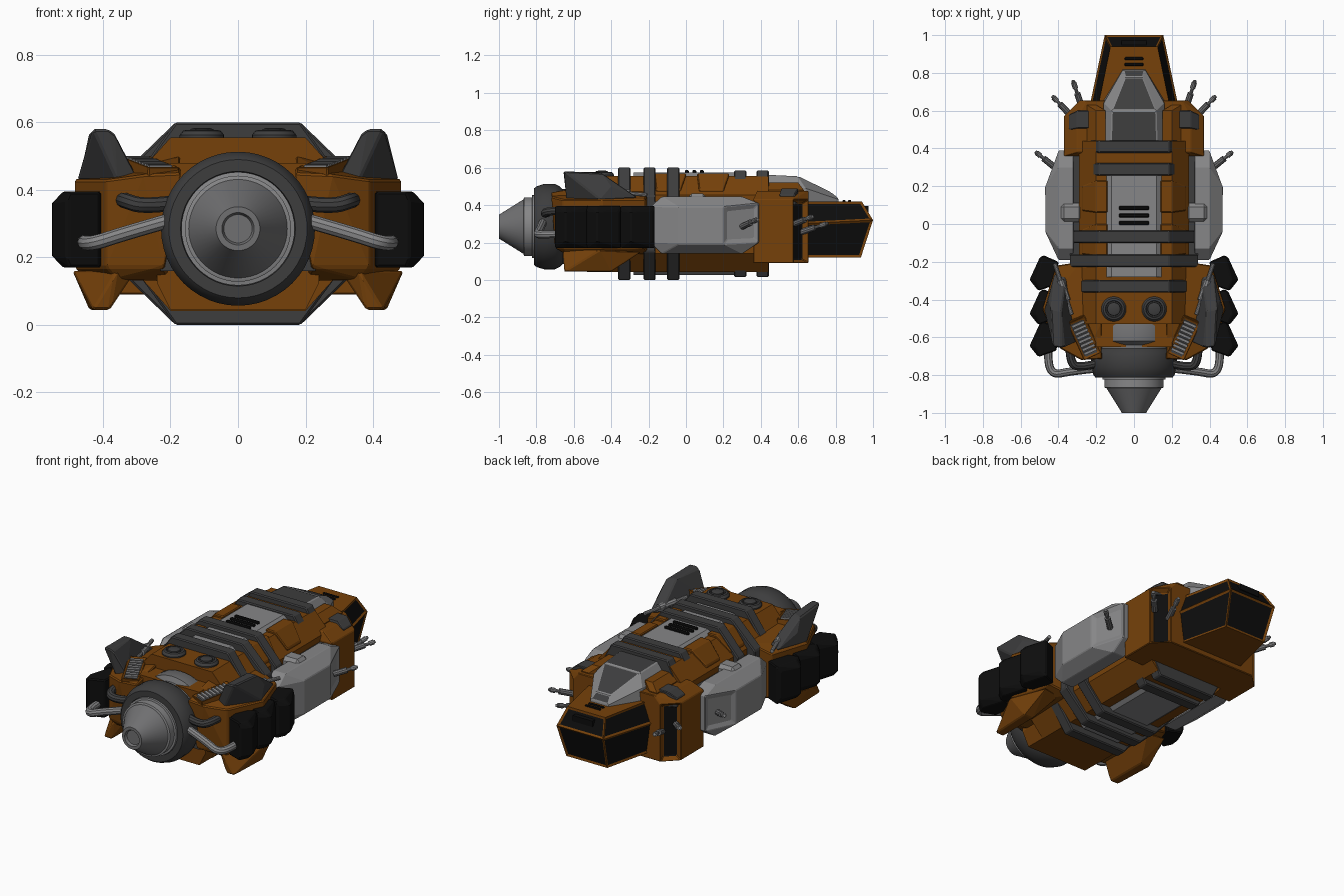
import bpy, bmesh, math
from mathutils import Matrix, Vector

if "Cube" in bpy.data.objects:
    bpy.data.objects.remove(bpy.data.objects["Cube"])

def mat(name, r, g, b):
    m = bpy.data.materials.new(name)
    m.diffuse_color = (r, g, b, 1)
    m.use_nodes = True
    m.node_tree.nodes["Principled BSDF"].inputs["Base Color"].default_value = m.diffuse_color
    return m

ORANGE = mat("burnt orange", 0.18, 0.053, 0.003)
LIGHT = mat("light grey", 0.24, 0.24, 0.245)
STEEL = mat("steel grey", 0.16, 0.16, 0.165)
DARK = mat("dark grey", 0.047, 0.047, 0.048)
BLACK = mat("black", 0.004, 0.004, 0.004)
SIDES = ((1, "right"), (-1, "left"))

def finish(name, bm, mats, smooth=False, bev=0):
    bmesh.ops.recalc_face_normals(bm, faces=bm.faces[:])
    me = bpy.data.meshes.new(name)
    bm.to_mesh(me)
    bm.free()
    for m in mats:
        me.materials.append(m)
    if smooth:
        me.shade_smooth()
        me.set_sharp_from_angle(angle=math.radians(35))
    ob = bpy.data.objects.new(name, me)
    bpy.context.collection.objects.link(ob)
    if bev:
        mod = ob.modifiers.new("edge", 'BEVEL')
        mod.width, mod.segments, mod.limit_method = bev, 1, 'ANGLE'
    return ob

def hull(name, pts, m, s=1, bev=0, inset=None, m2=None, thick=0.02, depth=-0.01):
    """Convex faceted solid; faces whose normal passes `inset` get a recessed panel."""
    bm = bmesh.new()
    for p in pts:
        bm.verts.new((p[0] * s, p[1], p[2]))
    res = bmesh.ops.convex_hull(bm, input=bm.verts[:])
    loose = [v for v in bm.verts if not v.link_faces]
    bmesh.ops.delete(bm, geom=loose, context='VERTS')
    bmesh.ops.dissolve_limit(bm, angle_limit=math.radians(6), verts=bm.verts[:], edges=bm.edges[:])
    bmesh.ops.recalc_face_normals(bm, faces=bm.faces[:])
    if inset:
        bm.normal_update()
        fs = [f for f in bm.faces if inset(Vector((f.normal.x * s, f.normal.y, f.normal.z)))]
        bmesh.ops.inset_individual(bm, faces=fs, thickness=thick, depth=depth, use_even_offset=True)
        for f in fs:
            f.material_index = 1
    return finish(name, bm, [m, m2 or m], bev=bev)

def both(name, pts, m, **k):
    for s, side in SIDES:
        hull(side + "_" + name, pts, m, s=s, **k)

def sym(pts):
    return [(x * s, y, z) for x, y, z in pts for s in (1, -1)]

def box(x0, x1, y0, y1, z0, z1):
    return [(x, y, z) for x in (x0, x1) for y in (y0, y1) for z in (z0, z1)]

def octa(w, flat, z0, z1, ch, y0, y1):
    return sym([(x, y, z) for y in (y0, y1) for x, z in
                ((flat, z1), (w, z1 - ch), (w, z0 + ch), (flat, z0))])

def lathe(name, prof, m, loc, axis='Y', n=48):
    """Turned part from (radius, height) pairs."""
    bm = bmesh.new()
    rings = []
    for r, h in prof:
        ring = []
        for i in range(n):
            a = 2 * math.pi * i / n
            c, d = r * math.cos(a), r * math.sin(a)
            ring.append(bm.verts.new(Vector(loc) + Vector((c, h, d) if axis == 'Y' else (c, d, h))))
        rings.append(ring)
    for a, b in zip(rings, rings[1:]):
        for i in range(n):
            bm.faces.new((a[i], a[(i + 1) % n], b[(i + 1) % n], b[i]))
    bm.faces.new(rings[0])
    bm.faces.new(rings[-1])
    return finish(name, bm, [m], smooth=True)

def tube(name, pts, r, m, s=1):
    """Round pipe through a smooth path."""
    cu = bpy.data.curves.new(name, 'CURVE')
    cu.dimensions, cu.bevel_depth, cu.bevel_resolution, cu.use_fill_caps = '3D', r, 3, True
    sp = cu.splines.new('NURBS' if len(pts) > 2 else 'POLY')
    sp.points.add(len(pts) - 1)
    for q, p in zip(sp.points, pts):
        q.co = (p[0] * s, p[1], p[2], 1)
    if len(pts) > 2:
        sp.order_u, sp.use_endpoint_u, sp.resolution_u = 3, True, 8
    tmp = bpy.data.objects.new("tmp", cu)
    bpy.context.collection.objects.link(tmp)
    bpy.context.view_layer.update()
    me = bpy.data.meshes.new_from_object(tmp.evaluated_get(bpy.context.evaluated_depsgraph_get()))
    bpy.data.objects.remove(tmp)
    bm = bmesh.new()
    bm.from_mesh(me)
    for f in bm.faces:
        f.material_index = 0
    return finish(name, bm, [m], smooth=True)

# central hull, side filler and spine panel
hull("core_hull", octa(0.29, 0.2, 0.042, 0.555, 0.1, -0.53, 0.44), ORANGE)
hull("lower_front_hull", octa(0.24, 0.2, 0.045, 0.48, 0.08, -0.65, -0.5), ORANGE)
both("side_filler", box(0.2, 0.34, -0.25, 0.4, 0.18, 0.42), DARK)
hull("spine_panel", octa(0.16, 0.12, 0.025, 0.575, 0.03, -0.28, 0.26), LIGHT)
for s, side in SIDES:
    for y in (-0.13, 0.1):
        hull(side + "_shoulder_plate", box(0.14, 0.2, y - 0.04, y + 0.13, 0.5, 0.57)
             + box(0.2, 0.275, y - 0.03, y + 0.1, 0.42, 0.485), ORANGE, s=s, bev=0.005)
for y in (0.005, 0.045, 0.085):
    hull("spine_slot", box(-0.08, 0.08, y - 0.01, y + 0.01, 0.56, 0.588), BLACK, bev=0.005)

# ribs wrapped round the hull
for y, w, d in ((-0.33, 0.295, 0), (-0.195, 0.34, 0), (-0.068, 0.32, 0), (0.29, 0.28, 0.015), (0.41, 0.265, 0.015)):
    hull("hull_rib", octa(w, 0.185, d, 0.6 - d, 0.15, y - 0.033, y + 0.033), DARK, bev=0.006)

# turned drill-like thruster at the front
C = (0, 0, 0.285)
hull("thruster_mount", box(-0.23, 0.23, -0.69, -0.5, 0.16, 0.39), DARK)
lathe("thruster_barrel", [(0.2, -0.5), (0.225, -0.54), (0.225, -0.62), (0.2, -0.64), (0.2, -0.7)], STEEL, C)
lathe("thruster_collar", [(0.2, -0.66), (0.215, -0.675), (0.228, -0.7), (0.228, -0.76), (0.215, -0.8),
                          (0.205, -0.812), (0.17, -0.812), (0.165, -0.78)], DARK, C)
lathe("thruster_disc", [(0.168, -0.78), (0.168, -0.822), (0.157, -0.824), (0.157, -0.865), (0.15, -0.868)], LIGHT, C)
lathe("thruster_cone", [(0.15, -0.86), (0.145, -0.87), (0.07, -0.99), (0.065, -1.0), (0.048, -1.0), (0.042, -0.985)], STEEL, C)

# engine housings with fins above and below
both("engine_housing", [(0.17, -0.53, 0.5), (0.28, -0.2, 0.47), (0.28, -0.2, 0.14), (0.41, -0.22, 0.43), (0.41, -0.22, 0.17),
     (0.485, -0.45, 0.43), (0.485, -0.45, 0.17), (0.45, -0.44, 0.135), (0.17, -0.715, 0.45), (0.28, -0.72, 0.445),
     (0.39, -0.66, 0.43), (0.39, -0.66, 0.17), (0.22, -0.7, 0.17), (0.2, -0.6, 0.13), (0.36, -0.64, 0.135)], ORANGE, bev=0.006)
both("upper_fin", [(0.3, -0.62, 0.44), (0.36, -0.64, 0.43), (0.475, -0.46, 0.43), (0.42, -0.26, 0.44), (0.36, -0.28, 0.45),
     (0.365, -0.65, 0.565), (0.385, -0.655, 0.58), (0.43, -0.65, 0.58), (0.385, -0.46, 0.575), (0.44, -0.45, 0.57),
     (0.455, -0.4, 0.5)], DARK, bev=0.006)
both("lower_fin", [(0.31, -0.62, 0.15), (0.36, -0.66, 0.16), (0.49, -0.46, 0.16), (0.42, -0.24, 0.15), (0.31, -0.26, 0.15),
     (0.38, -0.65, 0.045), (0.43, -0.65, 0.045), (0.38, -0.4, 0.045), (0.44, -0.4, 0.045)], ORANGE, bev=0.006)

# black side thrusters
for y in (-0.26, -0.44, -0.61):
    plan = [(0.4, 0.06, 0), (0.48, 0.095, 0), (0.52, -0.04, 0), (0.495, -0.09, 0), (0.41, -0.06, 0),
            (0.5, 0.08, 0.03), (0.553, -0.035, 0.035), (0.508, -0.092, 0.03)]
    both("side_thruster", [(x, y + v, z) for x, v, c in plan for z in (0.17 + c, 0.395 - c)], BLACK, bev=0.006)

# top vents with slats, tilted towards the front
for s, side in SIDES:
    M = (Matrix.Translation((0.265 * s, -0.6, 0.465)) @ Matrix.Rotation(-0.42 * s, 4, 'Z')
         @ Matrix.Rotation(math.radians(9), 4, 'X'))
    v = hull(side + "_vent_frame", box(-0.05, 0.05, -0.11, 0.11, -0.03, 0.022), ORANGE, bev=0.004,
             inset=lambda n: n.z > 0.9, m2=DARK, thick=0.015, depth=-0.012)
    v.matrix_world = M
    for i in range(8):
        y = -0.08 + i * 0.0228
        hull(side + "_vent_slat", box(-0.036, 0.036, y - 0.007, y + 0.007, 0, 0.022), LIGHT).matrix_world = M

# round caps on the front deck
for s, side in SIDES:
    lathe(side + "_deck_cap", [(0.066, -0.02), (0.066, 0.012), (0.056, 0.025), (0.045, 0.028), (0.042, 0.018),
          (0.036, 0.018), (0.034, 0.03), (0.02, 0.034)], DARK, (0.107 * s, -0.45, 0.55), 'Z', 24)

# pipes, struts and guns
for s, side in SIDES:
    tube(side + "_outer_pipe", [(0.45, -0.6, 0.245), (0.46, -0.72, 0.245), (0.43, -0.8, 0.24), (0.34, -0.78, 0.27),
         (0.2, -0.765, 0.31)], 0.022, LIGHT, s)
    tube(side + "_inner_pipe", [(0.34, -0.64, 0.37), (0.34, -0.74, 0.37), (0.28, -0.76, 0.35), (0.2, -0.74, 0.36)], 0.023, DARK, s)
    tube(side + "_strut_rod", [(0.42, -0.21, 0.455), (0.33, -0.48, 0.475)], 0.011, LIGHT, s)
    tube(side + "_strut_sleeve", [(0.39, -0.3, 0.463), (0.355, -0.405, 0.472)], 0.02, LIGHT, s)
    for a, d in (((0.42, 0.3, 0.285), (0.105, 0.085, 0.04)), ((0.34, 0.58, 0.3), (0.095, 0.1, 0.04)),
                 ((0.27, 0.6, 0.25), (0.055, 0.165, 0.055))):
        a, d = Vector(a), Vector(d)
        tube(side + "_gun_base", [a, a + d * 0.55], 0.017, STEEL, s)
        tube(side + "_gun_barrel", [a + d * 0.5, a + d * 0.97], 0.009, LIGHT, s)
        tube(side + "_gun_muzzle", [a + d * 0.72, a + d * 0.9], 0.014, LIGHT, s)

# light grey side pods and their connectors
both("side_pod", [(x, y, z) for x in (0.32, 0.4) for y, z in
     ((-0.19, 0.2), (-0.19, 0.39), (-0.13, 0.14), (-0.13, 0.445), (0.3, 0.14), (0.3, 0.445), (0.39, 0.2), (0.39, 0.41))]
     + [(0.47, y, z) for y in (-0.04, 0.2) for z in (0.19, 0.39)], LIGHT, bev=0.004,
     inset=lambda n: n.y > 0.25 and n.x > 0.5 and abs(n.z) < 0.3, thick=0.025, depth=-0.012)
both("pod_connector", box(0.27, 0.39, 0.01, 0.11, 0.3, 0.462), LIGHT, bev=0.02)

# rear block with recessed gun bays
hull("rear_block", sym([(x, y, z) for x, y in ((0.37, 0.36), (0.37, 0.575), (0.29, 0.655)) for z in (0.09, 0.43)]
     + [(0.3, 0.38, 0.475), (0.3, 0.57, 0.475), (0.25, 0.655, 0.475)]), ORANGE, bev=0.004,
     inset=lambda n: abs(n.x) > 0.4 and n.y > 0.4 and abs(n.z) < 0.2, m2=BLACK, thick=0.02, depth=-0.03)
both("rear_top_plate", box(0.2, 0.3, 0.51, 0.6, 0.4, 0.488) + box(0.3, 0.345, 0.5, 0.58, 0.4, 0.455), DARK, bev=0.004)
both("rear_shoulder", box(0.15, 0.2, 0.42, 0.6, 0.4, 0.52) + box(0.2, 0.25, 0.42, 0.63, 0.4, 0.48), ORANGE)

# tapered nose with black windows
hull("nose", sym([(0.195, 0.6, 0.42), (0.24, 0.6, 0.3), (0.215, 0.6, 0.12),
     (0.125, 0.94, 0.42), (0.155, 1.0, 0.32), (0.135, 0.935, 0.12)]), ORANGE,
     inset=lambda n: n.y > -0.5 and abs(n.z) < 0.93, m2=BLACK, thick=0.012, depth=-0.006)
hull("nose_notch", box(-0.065, 0.065, 0.945, 0.975, 0.36, 0.395), BLACK)
for y in (0.845, 0.875):
    hull("nose_slot", box(-0.05, 0.05, y - 0.008, y + 0.008, 0.4, 0.428), BLACK, bev=0.004)

# canopy frame with dark glass
hull("canopy", sym([(0.165, 0.42, 0.4), (0.165, 0.65, 0.4), (0.06, 0.82, 0.4), (0.165, 0.43, 0.5), (0.16, 0.64, 0.49),
     (0.06, 0.815, 0.43), (0.125, 0.43, 0.558), (0.12, 0.6, 0.55), (0.05, 0.775, 0.465)]), LIGHT,
     inset=lambda n: n.z > 0.75, m2=DARK, thick=0.008, depth=0.004)
